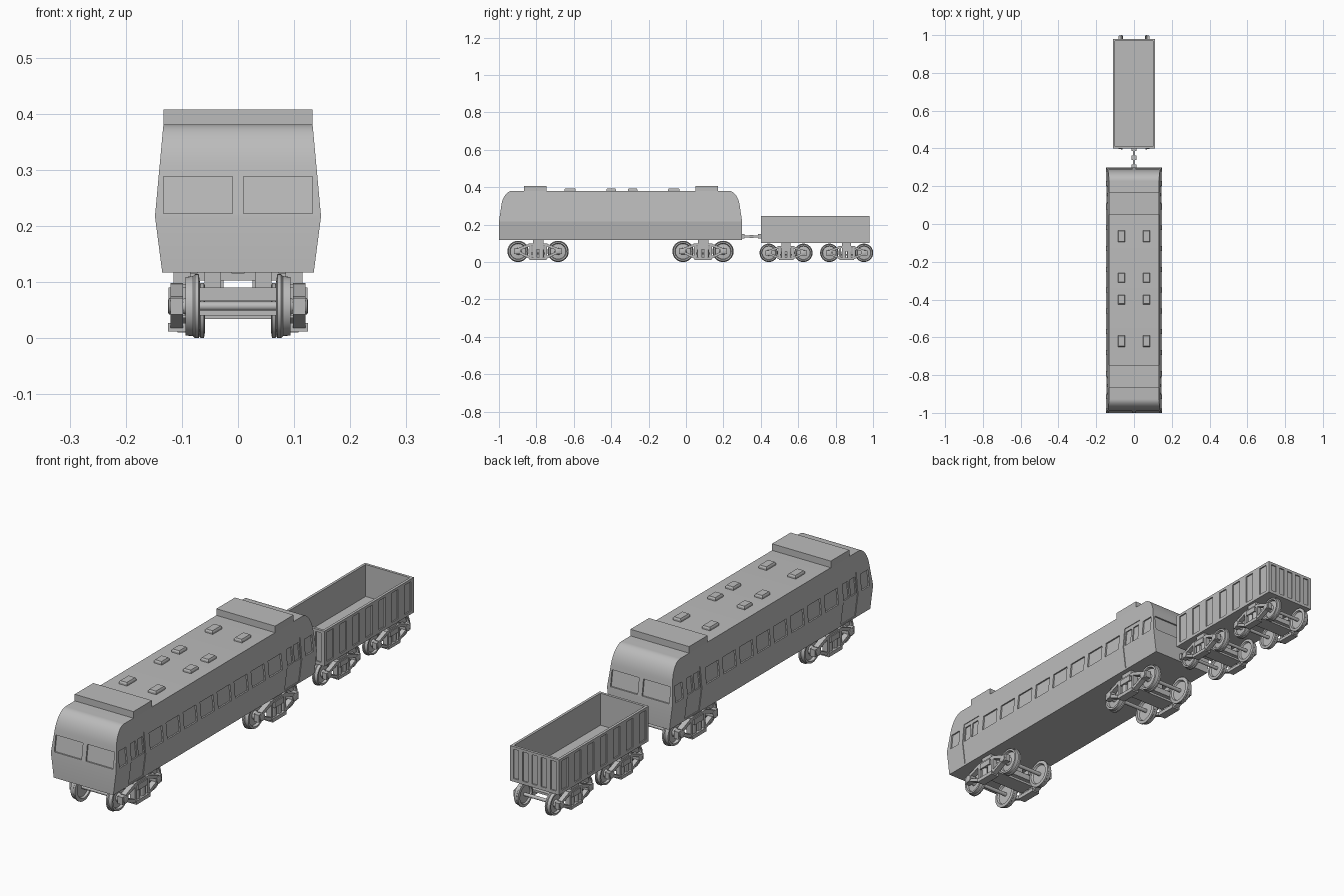
import bpy, bmesh, math

if "Cube" in bpy.data.objects:
    bpy.data.objects.remove(bpy.data.objects["Cube"])

grey = bpy.data.materials.new("plain_grey")
grey.diffuse_color = (0.5, 0.5, 0.5, 1)
grey.use_nodes = True
grey.node_tree.nodes["Principled BSDF"].inputs["Base Color"].default_value = grey.diffuse_color


def make(name, bm, smooth=None, origin=(0, 0, 0)):
    bmesh.ops.recalc_face_normals(bm, faces=bm.faces)
    me = bpy.data.meshes.new(name)
    bm.to_mesh(me)
    bm.free()
    me.materials.append(grey)
    ob = bpy.data.objects.new(name, me)
    ob.location = origin
    bpy.context.collection.objects.link(ob)
    if smooth:
        shade(ob, smooth)
    return ob


def shade(ob, deg):
    bpy.ops.object.select_all(action='DESELECT')
    ob.select_set(True)
    bpy.context.view_layer.objects.active = ob
    bpy.ops.object.shade_smooth_by_angle(angle=math.radians(deg))


def loft(bm, rings):
    rows = [[bm.verts.new(p) for p in r] for r in rings]
    n = len(rows[0])
    for a, b in zip(rows, rows[1:]):
        for i in range(n):
            bm.faces.new((a[i], a[(i + 1) % n], b[(i + 1) % n], b[i]))
    bm.faces.new(rows[0])
    bm.faces.new(rows[-1])


def prism_x(bm, pts, x0, x1):
    loft(bm, [[(x, y, z) for y, z in pts] for x in (x0, x1)])


def prism_y(bm, pts, y0, y1):
    loft(bm, [[(x, y, z) for x, z in pts] for y in (y0, y1)])


def box(bm, x0, x1, y0, y1, z0, z1):
    prism_y(bm, [(x0, z0), (x1, z0), (x1, z1), (x0, z1)], y0, y1)


def lathe_x(bm, prof, y, z, n=32):
    loft(bm, [[(x, y + r * math.cos(2 * math.pi * i / n), z + r * math.sin(2 * math.pi * i / n))
               for i in range(n)] for r, x in prof])


def bar(bm, p, q, w, x0, x1):
    dy, dz = q[0] - p[0], q[1] - p[1]
    k = w / 2 / math.hypot(dy, dz)
    ny, nz = -dz * k, dy * k
    prism_x(bm, [(p[0] + ny, p[1] + nz), (q[0] + ny, q[1] + nz),
                 (q[0] - ny, q[1] - nz), (p[0] - ny, p[1] - nz)], x0, x1)


def carve(ob, bm):
    cutter = make("cutter", bm)
    cutter.hide_render = True
    cutter.location = ob.location
    m = ob.modifiers.new("cut", 'BOOLEAN')
    m.operation, m.solver, m.object = 'DIFFERENCE', 'EXACT', cutter
    bpy.context.view_layer.update()
    dg = bpy.context.evaluated_depsgraph_get()
    me = bpy.data.meshes.new_from_object(ob.evaluated_get(dg))
    ob.modifiers.clear()
    ob.data = me
    bpy.data.objects.remove(cutter)


# Railcar body: stacked rectangles, widest at the waist, rounded ends
CY, WAIST = -0.35, 0.217


def half_w(z):
    return 0.148 - (z - WAIST) * 0.092 if z > WAIST else 0.148 - (WAIST - z) * 0.13


def half_l(z):
    return 0.65 - max(0, z - WAIST) * 0.157


levels = [(0.117, 0.65), (WAIST, 0.65)]
for i in range(13):
    t = math.radians(12 + 78 * i / 12)
    levels.append((0.283 + 0.098 * math.sin(t), 0.577 + 0.0615 * math.cos(t)))
bm = bmesh.new()
loft(bm, [[(-half_w(z), -l, z), (half_w(z), -l, z), (half_w(z), l, z), (-half_w(z), l, z)]
          for z, l in levels])
body = make("railcar_body", bm, origin=(0, CY, 0))


def side_cut(bm, yc, w, z0, z1, depth):
    zs = [z0, WAIST, z1] if z0 < WAIST < z1 else [z0, z1]
    for s in (-1, 1):
        pts = [(s * (half_w(z) + 0.02), z) for z in zs]
        pts += [(s * (half_w(z) - depth), z) for z in reversed(zs)]
        prism_y(bm, pts, yc - w / 2, yc + w / 2)


# Door recesses
bm = bmesh.new()
for e in (-1, 1):
    side_cut(bm, e * 0.505, 0.094, 0.124, 0.305, 0.003)
carve(body, bm)

# Window recesses: saloon, doors, cab sides and cab ends
bm = bmesh.new()
Z0, Z1 = 0.222, 0.288
for i in range(8):
    side_cut(bm, (i - 3.5) * 0.11, 0.084, Z0, Z1, 0.006)
for e in (-1, 1):
    for y in (0.482, 0.528):
        side_cut(bm, e * y, 0.034, Z0, Z1, 0.008)
    side_cut(bm, e * 0.602, 0.05, Z0, Z1, 0.006)
    for s in (-1, 1):
        pts = [(e * (half_l(z) + d), z) for z, d in
               ((Z0, 0.02), (Z1, 0.02), (Z1, -0.006), (Z0, -0.006))]
        prism_x(bm, pts, s * 0.01, s * 0.133)
carve(body, bm)
shade(body, 12)

# Roof housings and vents
for name, y in (("front_roof_housing", -0.807), ("rear_roof_housing", 0.11)):
    bm = bmesh.new()
    box(bm, -0.133, 0.133, y - 0.06, y + 0.06, 0.37, 0.408)
    make(name, bm)
bm = bmesh.new()
for y, h in ((-0.62, 0.03), (-0.4, 0.025), (-0.285, 0.025), (-0.065, 0.03)):
    for s in (-1, 1):
        loft(bm, [[(s * 0.066 + a * k, y + b * (h - 0.018 + k), z)
                   for a, b in ((-1, -1), (1, -1), (1, 1), (-1, 1))]
                  for k, z in ((0.018, 0.375), (0.018, 0.388), (0.015, 0.394))])
make("roof_vents", bm)

# Open wagon: hollow box with recessed panels
WY = 0.69
bm = bmesh.new()
box(bm, -0.111, 0.111, -0.29, 0.29, 0.103, 0.247)
wagon = make("open_wagon_body", bm, origin=(0, WY, 0))
bm = bmesh.new()
box(bm, -0.1, 0.1, -0.279, 0.279, 0.116, 0.3)
for s in (-1, 1):
    for i in range(7):
        y = (i - 3) * 0.0838
        box(bm, s * 0.106, s * 0.13, y - 0.021, y + 0.021, 0.116, 0.236)
    for i in range(5):
        x = (i - 2) * 0.042
        box(bm, x - 0.012, x + 0.012, s * 0.285, s * 0.31, 0.116, 0.236)
carve(wagon, bm)

# Coupling between the vehicles
bm = bmesh.new()
box(bm, -0.005, 0.005, 0.29, 0.41, 0.132, 0.142)
box(bm, -0.012, 0.012, 0.34, 0.362, 0.128, 0.146)
for y in (0.306, 0.394):
    box(bm, -0.012, 0.012, y - 0.008, y + 0.008, 0.125, 0.149)
make("coupling", bm)

# Bogie wheelsets
A, AZ = 0.107, 0.057
wheel = [(0.004, 0.098), (0.013, 0.098), (0.018, 0.087), (0.041, 0.084), (0.044, 0.094),
         (0.052, 0.094), (0.0535, 0.08), (0.057, 0.077), (0.057, 0.07), (0.044, 0.068),
         (0.04, 0.076), (0.004, 0.076)]
bm = bmesh.new()
for y in (-A, A):
    lathe_x(bm, [(0.008, -0.1), (0.008, 0.1)], y, AZ, 16)
    for s in (-1, 1):
        lathe_x(bm, [(r, s * x) for r, x in wheel], y, AZ, 40)
wheels = make("railcar_front_wheelsets", bm, 30)

# Bogie frame: trussed side frames, springs, bolster and pivots
bm = bmesh.new()
for s in (-1, 1):
    x0, x1 = s * 0.098, s * 0.12
    for e in (-1, 1):
        bar(bm, (e * 0.105, 0.068), (e * 0.043, 0.092), 0.014, x0, x1)
        bar(bm, (e * 0.1, 0.05), (e * 0.036, 0.021), 0.013, x0, x1)
        bar(bm, (e * 0.041, 0.02), (e * 0.041, 0.095), 0.012, x0, x1)
        bar(bm, (e * 0.09, AZ), (e * 0.128, AZ), 0.03, x0, x1)
        lathe_x(bm, [(0.015, s * 0.1), (0.015, s * 0.123), (0.01, s * 0.125)], e * A, AZ, 16)
        # Coil springs
        lo = [(0.014, 0.026), (0.014, 0.066)]
        loft(bm, [[(s * 0.109 + 0.01 * math.cos(k * math.pi / 6),
                    e * 0.017 + r * math.sin(k * math.pi / 6), z) for k in range(12)] for r, z in lo])
    box(bm, x0, x1, -0.05, 0.05, 0.086, 0.098)
    box(bm, s * 0.09, s * 0.125, -0.045, 0.045, 0.012, 0.027)
    # Pivot posts and side bearers
    box(bm, s * 0.03, s * 0.06, -0.018, 0.018, 0.085, 0.119)
    box(bm, s * 0.085, s * 0.115, -0.028, 0.028, 0.095, 0.119)
box(bm, -0.124, 0.124, -0.03, 0.03, 0.066, 0.09)
box(bm, -0.1, 0.1, -0.035, 0.035, 0.04, 0.05)
frame = make("railcar_front_bogie_frame", bm, 30)

# Place the four bogies, smaller ones under the wagon
wheels.location.y = frame.location.y = -0.791
for tag, y, k in (("railcar_rear", 0.091, 1), ("wagon_front", 0.535, 0.865), ("wagon_rear", 0.859, 0.865)):
    for src, part in ((wheels, "wheelsets"), (frame, "bogie_frame")):
        ob = bpy.data.objects.new(tag + "_" + part, src.data)
        ob.location.y = y
        ob.scale = (k, k, k)
        bpy.context.collection.objects.link(ob)
